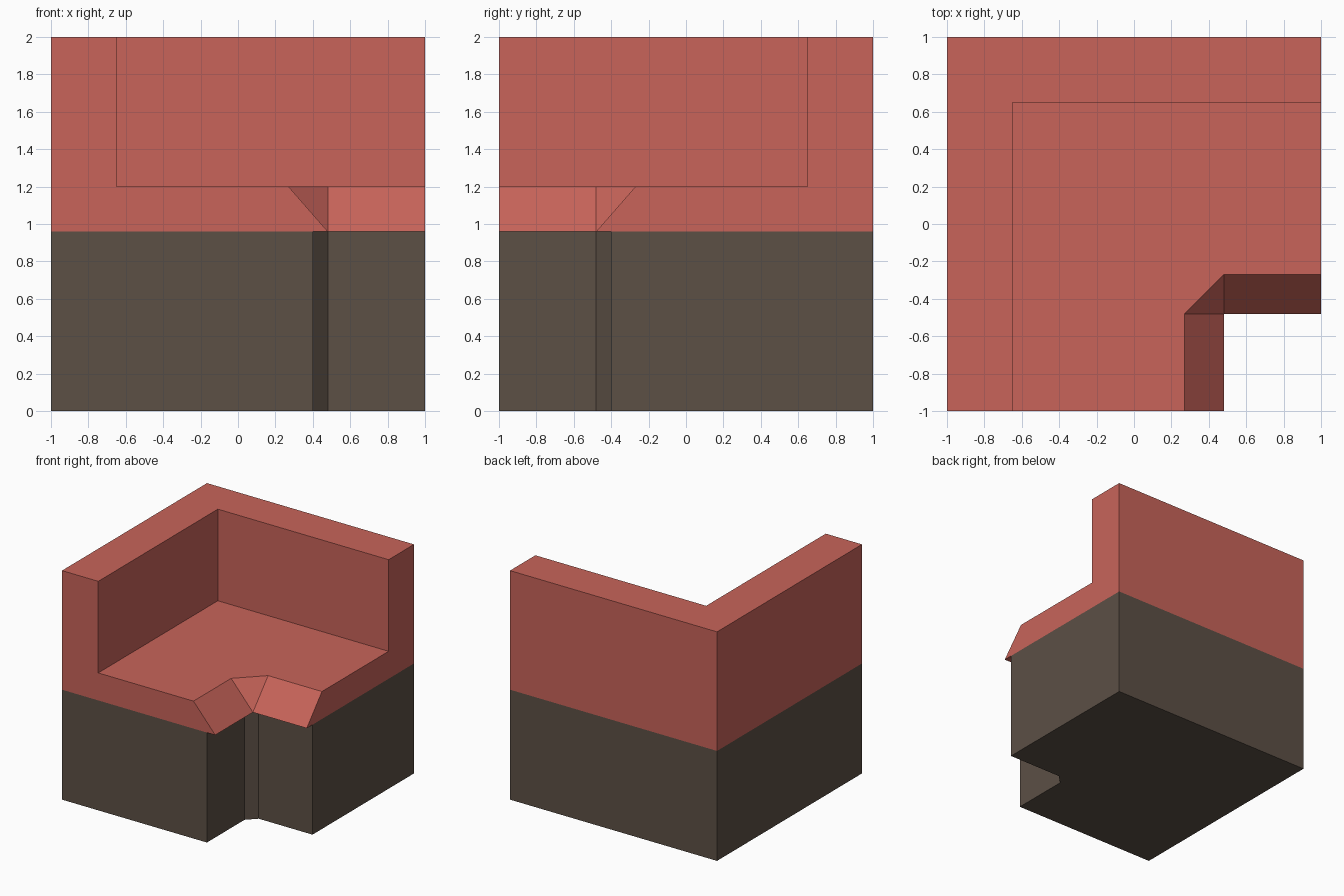
import bpy
import bmesh

if "Cube" in bpy.data.objects:
    bpy.data.objects.remove(bpy.data.objects["Cube"])


def material(name, color):
    mat = bpy.data.materials.new(name)
    mat.diffuse_color = (*color, 1)
    mat.use_nodes = True
    mat.node_tree.nodes["Principled BSDF"].inputs["Base Color"].default_value = mat.diffuse_color
    return mat


def mirrored(points):
    # Reflect across the diagonal that runs through the notch
    return [(-y, -x, z) for x, y, z in points]


def at_height(outline, z):
    return [(x, y, z) for x, y in outline]


def build(name, faces, mat):
    bm = bmesh.new()
    for face in faces:
        bm.faces.new([bm.verts.new(p) for p in face])
    bmesh.ops.remove_doubles(bm, verts=bm.verts, dist=0.0001)
    bmesh.ops.recalc_face_normals(bm, faces=bm.faces)
    mesh = bpy.data.meshes.new(name)
    bm.to_mesh(mesh)
    bm.free()
    mesh.materials.append(mat)
    obj = bpy.data.objects.new(name, mesh)
    bpy.context.collection.objects.link(obj)
    return obj


SEAM, FLOOR, TOP = 0.96, 1.2, 2.0
WALL = 0.65
red = material("red", (0.58, 0.127, 0.102))
brown = material("dark_brown", (0.107, 0.080, 0.060))

# Base block with a chamfered corner notch, open where the upper part sits
notch = [(0.4, -1), (0.4, -0.48), (0.48, -0.4), (1, -0.4)]
base = [(-1, -1)] + notch + [(1, 1), (-1, 1)]
base_faces = [at_height(base, 0)]
for a, b in zip(base, base[1:] + base[:1]):
    base_faces.append([(*a, 0), (*b, 0), (*b, SEAM), (*a, SEAM)])
build("base_block", base_faces, brown)

# Half of the upper part: end profile, outer wall, inner wall, sloped lip
half = [
    [(-1, -1, SEAM), (0.48, -1, SEAM), (0.27, -1, FLOOR),
     (-WALL, -1, FLOOR), (-WALL, -1, TOP), (-1, -1, TOP)],
    [(-1, -1, SEAM), (-1, -1, TOP), (-1, 1, TOP), (-1, 1, SEAM)],
    [(-WALL, -1, FLOOR), (-WALL, WALL, FLOOR), (-WALL, WALL, TOP), (-WALL, -1, TOP)],
    [(0.48, -1, SEAM), (0.48, -0.48, SEAM), (0.27, -0.48, FLOOR), (0.27, -1, FLOOR)],
]
upper = half + [mirrored(f) for f in half]

# Floor, wall tops, lip corner and lip underside
upper.append(at_height([(-WALL, -1), (0.27, -1), (0.27, -0.48), (0.48, -0.27),
                        (1, -0.27), (1, WALL), (-WALL, WALL)], FLOOR))
upper.append(at_height([(-1, -1), (-WALL, -1), (-WALL, WALL),
                        (1, WALL), (1, 1), (-1, 1)], TOP))
upper.append([(0.27, -0.48, FLOOR), (0.48, -0.48, SEAM), (0.48, -0.27, FLOOR)])
upper.append(at_height([(1, -0.48), (0.48, -0.48), (0.48, -1)] + notch, SEAM))
build("floor_and_corner_walls", upper, red)
